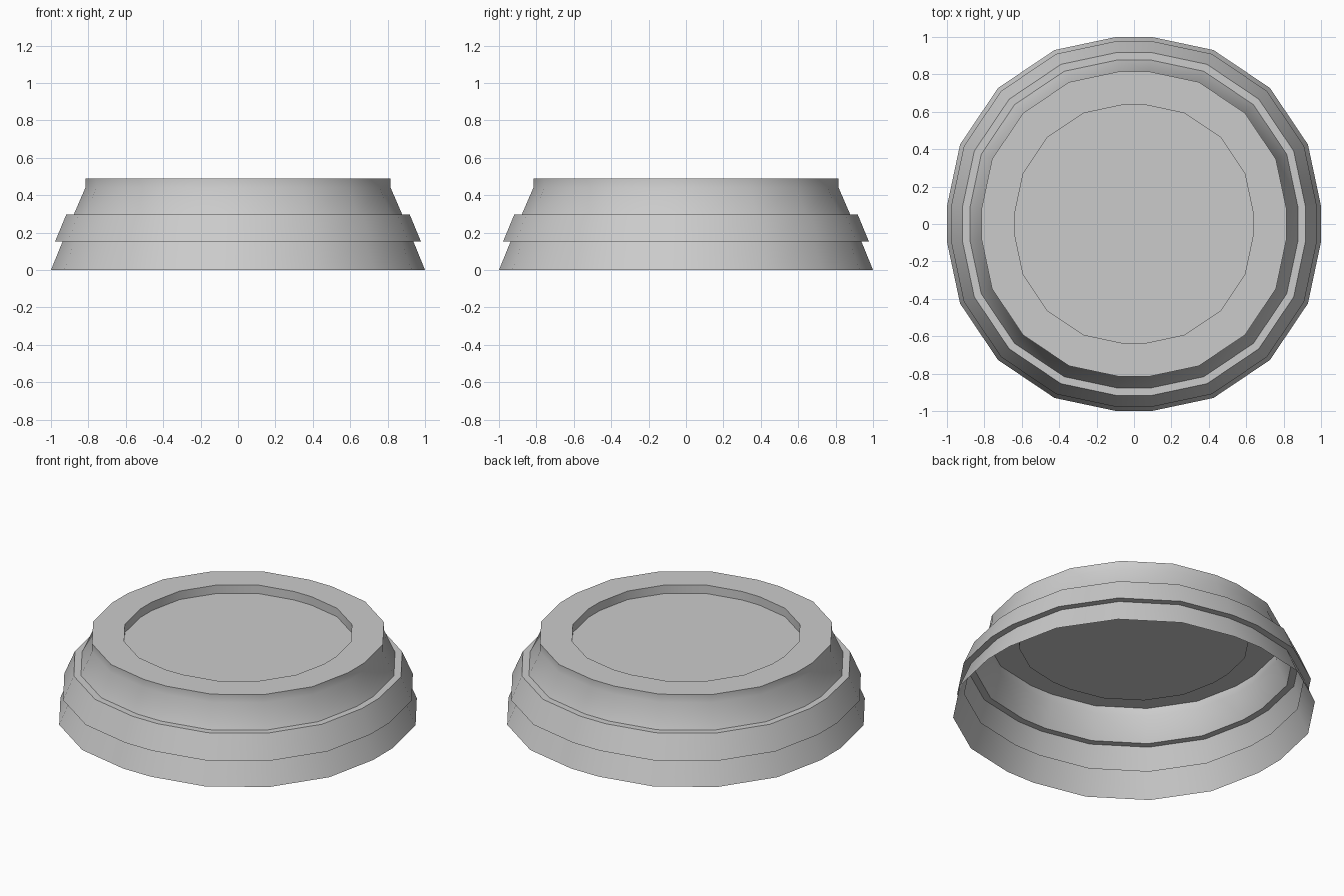
import bpy
import bmesh
import math

if "Cube" in bpy.data.objects:
    bpy.data.objects.remove(bpy.data.objects["Cube"])

# One quarter of the 20-sided rounded outline
QUARTER = [(1.0, 0.095), (0.93, 0.425), (0.727, 0.727), (0.425, 0.93), (0.095, 1.0)]


def outline():
    pts = []
    for q in range(4):
        c, s = round(math.cos(q * math.pi / 2)), round(math.sin(q * math.pi / 2))
        pts += [(x * c - y * s, x * s + y * c) for x, y in QUARTER]
    return pts


def shell(name, profile):
    """Sweep a (radius, height) profile around the outline and close the last ring."""
    bm = bmesh.new()
    pts = outline()
    n = len(pts)
    rings = [[bm.verts.new((x * r, y * r, z)) for x, y in pts] for r, z in profile]
    for a, b in zip(rings, rings[1:]):
        for i in range(n):
            j = (i + 1) % n
            bm.faces.new((a[i], a[j], b[j], b[i]))
    bm.faces.new(rings[-1])
    mesh = bpy.data.meshes.new(name)
    bm.to_mesh(mesh)
    bm.free()
    obj = bpy.data.objects.new(name, mesh)
    bpy.context.collection.objects.link(obj)
    bpy.ops.object.select_all(action='DESELECT')
    obj.select_set(True)
    bpy.context.view_layer.objects.active = obj
    bpy.ops.object.shade_smooth_by_angle(angle=math.radians(30))
    return obj


# Thin open-bottomed pedestal: skirt, raised band, cone, rim, recessed floor
shell("stepped_base", [
    (1.0, 0.0), (0.938, 0.152),
    (0.978, 0.152), (0.918, 0.297),
    (0.878, 0.297), (0.816, 0.44),
    (0.816, 0.49), (0.637, 0.49),
    (0.637, 0.437),
])
